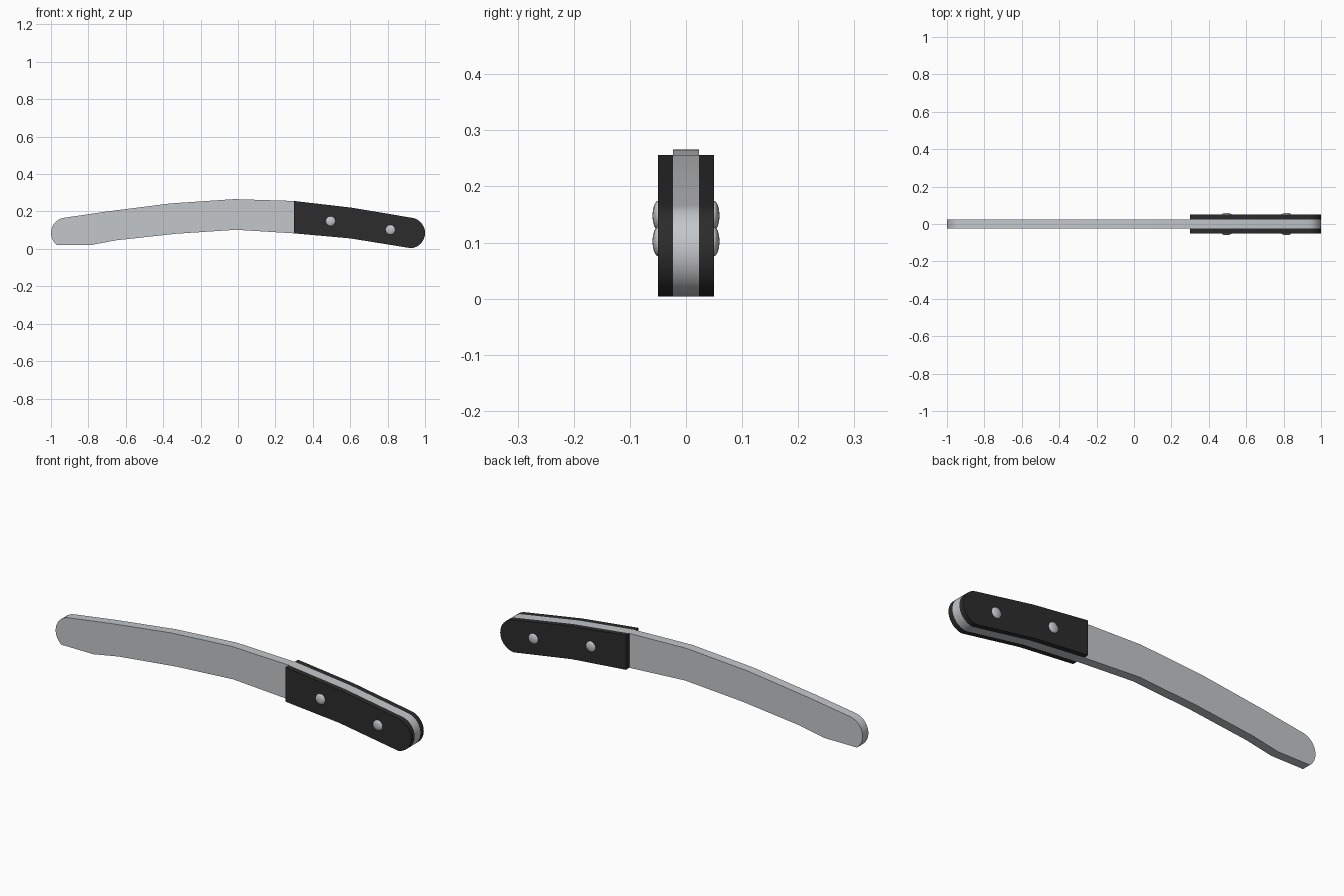
import bpy, bmesh, math

if "Cube" in bpy.data.objects:
    bpy.data.objects.remove(bpy.data.objects["Cube"])


def arc(cx, cz, r, a0, a1, n):
    return [(cx + r * math.cos(math.radians(a0 + (a1 - a0) * i / n)),
             cz + r * math.sin(math.radians(a0 + (a1 - a0) * i / n))) for i in range(n + 1)]


def material(name, col):
    m = bpy.data.materials.new(name)
    m.diffuse_color = (*col, 1)
    m.use_nodes = True
    m.node_tree.nodes["Principled BSDF"].inputs["Base Color"].default_value = m.diffuse_color
    return m


def finish(ob, mat):
    ob.data.materials.append(mat)
    bpy.ops.object.select_all(action='DESELECT')
    ob.select_set(True)
    bpy.context.view_layer.objects.active = ob
    bpy.ops.object.shade_smooth_by_angle(angle=math.radians(25))


def plate(name, outline, y0, y1, mat):
    """Extrude an xz outline from y0 to y1."""
    bm = bmesh.new()
    face = bm.faces.new([bm.verts.new((x, y0, z)) for x, z in outline])
    new = bmesh.ops.extrude_face_region(bm, geom=[face])["geom"]
    bmesh.ops.translate(bm, vec=(0, y1 - y0, 0),
                        verts=[v for v in new if isinstance(v, bmesh.types.BMVert)])
    bmesh.ops.recalc_face_normals(bm, faces=bm.faces)
    me = bpy.data.meshes.new(name)
    bm.to_mesh(me)
    bm.free()
    ob = bpy.data.objects.new(name, me)
    bpy.context.collection.objects.link(ob)
    finish(ob, mat)
    return ob


steel = material("steel", (0.55, 0.57, 0.59))
black = material("black", (0.025, 0.025, 0.025))

# shared curves: handle edges and rounded ends
butt = arc(0.918, 0.085, 0.082, -84, 81, 16)
tip = arc(-0.918, 0.085, 0.082, 99, 232, 14)
handle_bottom = [(0.30, 0.083), (0.60, 0.056)]
handle_top = [(0.61, 0.22), (0.30, 0.256)]

# blade with full tang
blade = (tip + [(-0.79, 0.02), (-0.65, 0.046), (-0.33, 0.081), (-0.01, 0.102)]
         + handle_bottom + butt + handle_top
         + [(-0.02, 0.266), (-0.36, 0.243), (-0.70, 0.20)])
plate("blade", blade, -0.023, 0.023, steel)

# handle scales and domed rivets on both sides
scale = handle_bottom + butt + handle_top
for s, side in ((-1, "front"), (1, "back")):
    plate(f"handle_scale_{side}", scale, s * 0.023, s * 0.05, black)
    for i, (x, z) in enumerate(((0.495, 0.148), (0.815, 0.102))):
        bpy.ops.mesh.primitive_uv_sphere_add(segments=16, ring_count=8, radius=0.027,
                                             location=(x, s * 0.049, z),
                                             rotation=(math.pi / 2, 0, 0))
        rivet = bpy.context.object
        rivet.name = f"rivet_{side}_{i + 1}"
        rivet.scale = (1, 1, 0.4)
        finish(rivet, steel)
